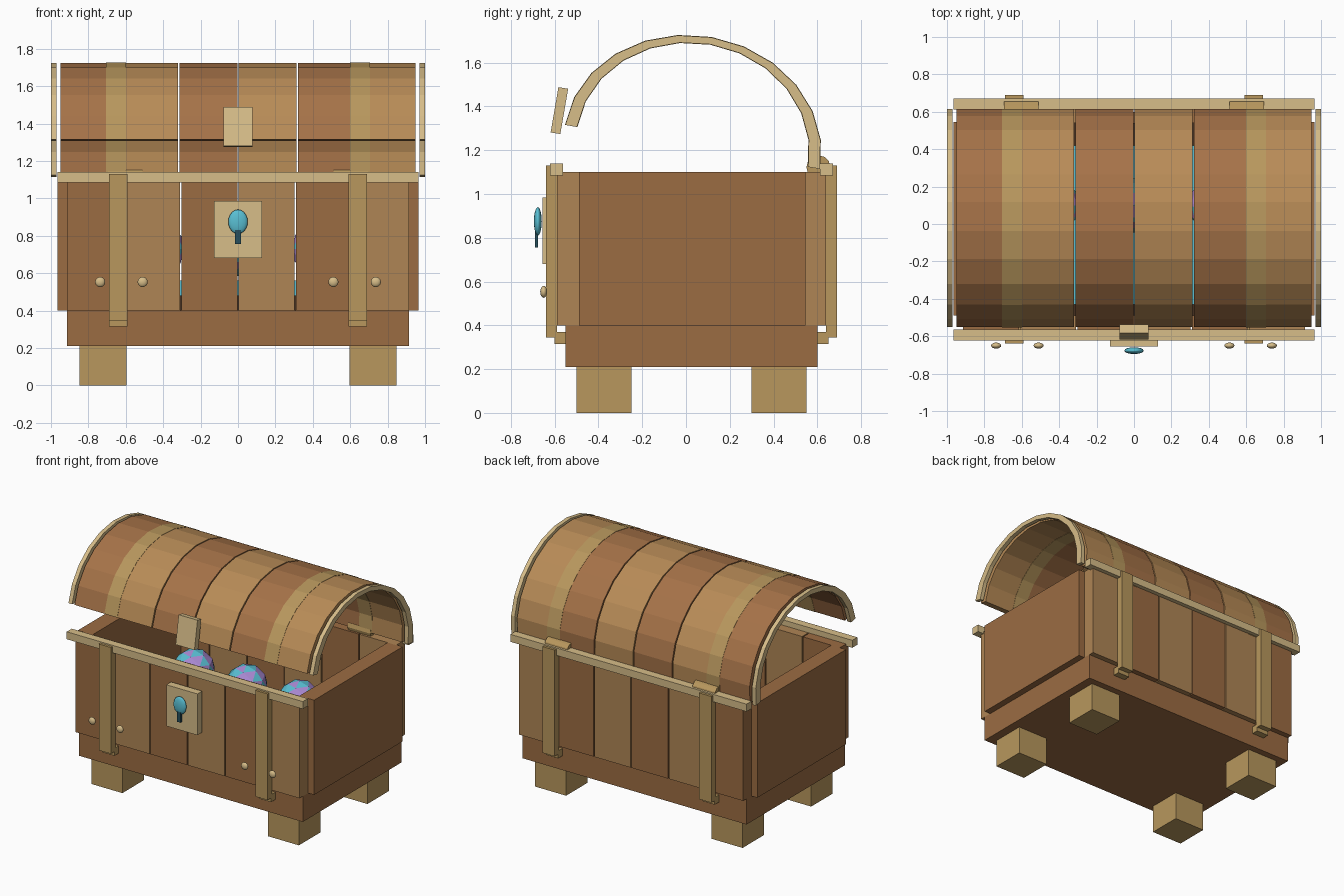
import bpy, bmesh, math
from mathutils import Matrix, Vector

if "Cube" in bpy.data.objects:
    bpy.data.objects.remove(bpy.data.objects["Cube"])


def mat(name, r, g, b):
    m = bpy.data.materials.new(name)
    m.diffuse_color = (r, g, b, 1)
    m.use_nodes = True
    m.node_tree.nodes["Principled BSDF"].inputs["Base Color"].default_value = m.diffuse_color
    return m


WOOD_A = mat("wood_dark", 0.33, 0.15, 0.055)
WOOD_B = mat("wood_light", 0.43, 0.235, 0.09)
LID_A = mat("lid_wood_dark", 0.38, 0.17, 0.065)
LID_B = mat("lid_wood_light", 0.48, 0.26, 0.095)
GOLD = mat("gold", 0.48, 0.31, 0.11)
CREAM = mat("pale_gold", 0.68, 0.51, 0.25)
CYAN = mat("cyan", 0.10, 0.52, 0.65)
TEAL = mat("dark_teal", 0.02, 0.08, 0.11)
PURPLE = mat("purple", 0.40, 0.25, 0.65)
DARK = mat("dark_floor", 0.06, 0.03, 0.015)


def finish(name, bm, *mats):
    bmesh.ops.recalc_face_normals(bm, faces=bm.faces)
    me = bpy.data.meshes.new(name)
    bm.to_mesh(me)
    bm.free()
    for m in mats:
        me.materials.append(m)
    ob = bpy.data.objects.new(name, me)
    bpy.context.collection.objects.link(ob)
    return ob


def box(name, x, y, z, m, tilt=0):
    """Box from (min, max) ranges, optionally tilted about x."""
    c = Vector([(r[0] + r[1]) / 2 for r in (x, y, z)])
    s = [r[1] - r[0] for r in (x, y, z)]
    bm = bmesh.new()
    bmesh.ops.create_cube(bm, size=1, matrix=Matrix.Translation(c)
                          @ Matrix.Rotation(tilt, 4, 'X') @ Matrix.Diagonal((*s, 1)))
    return finish(name, bm, m)


def ball(name, c, s, m):
    bm = bmesh.new()
    bmesh.ops.create_uvsphere(bm, u_segments=16, v_segments=10, radius=1,
                              matrix=Matrix.Translation(c) @ Matrix.Diagonal((*s, 1)))
    for f in bm.faces:
        f.smooth = True
    return finish(name, bm, m)


OPEN = math.radians(-9.8)   # lid opening angle
SEG = 12


def lid_arch(name, x0, x1, m, grow=0.0):
    """Half-elliptical shell between x0 and x1, tilted open."""
    bm = bmesh.new()
    rot = Matrix.Translation((0, 0.03, 1.215)) @ Matrix.Rotation(OPEN, 4, 'X')
    rings = []
    for i in range(SEG + 1):
        t = math.pi * i / SEG
        c, s = math.cos(t), math.sin(t)
        ring = []
        for x, a, b in ((x0, 0.59, 0.508), (x1, 0.59, 0.508),
                        (x1, 0.536, 0.476), (x0, 0.536, 0.476)):
            g = grow if a > 0.56 else -grow
            ring.append(bm.verts.new(rot @ Vector((x, (a + g) * c, (b + g) * s))))
        rings.append(ring)
    for p, q in zip(rings, rings[1:]):
        for k in range(4):
            bm.faces.new((p[k], p[(k + 1) % 4], q[(k + 1) % 4], q[k]))
    bm.faces.new(rings[0])
    bm.faces.new(rings[-1])
    return finish(name, bm, m)


def fb(a, b, back):
    """y range on the front, or mirrored to the back about y = 0.025."""
    return (0.05 - b, 0.05 - a) if back else (a, b)


# base and treasure floor
box("base", (-0.915, 0.915), (-0.55, 0.60), (0.21, 0.40), WOOD_A)
box("inner_floor", (-0.86, 0.86), (-0.49, 0.54), (0.40, 0.48), DARK)
box("treasure_bed", (-0.80, 0.80), (-0.43, 0.42), (0.48, 0.56), CYAN)

# front and back: planks, rim rail
for back in (0, 1):
    side = ("front", "back")[back]
    for i in range(6):
        x = -0.915 + 0.305 * i
        box(f"{side}_plank_{i + 1}", (x + (0.004 if i else 0), x + (0.301 if i < 5 else 0.305)),
            fb(-0.59, -0.49, back), (0.40, 1.10), WOOD_B if i % 2 else WOOD_A)
    box(f"{side}_rim_rail", (-0.965, 0.965), fb(-0.622, -0.563, back), (1.085, 1.14), CREAM)

# parts mirrored left and right
for sx, side in ((-1, "left"), (1, "right")):
    def mx(a, b):
        return tuple(sorted((sx * a, sx * b)))
    box(f"{side}_side_panel", mx(0.845, 0.965), (-0.49, 0.545), (0.40, 1.10), WOOD_A)
    for back in (0, 1):
        end = ("front", "back")[back]
        box(f"{end}_{side}_foot", mx(0.595, 0.848), fb(-0.50, -0.25, back), (0, 0.21), GOLD)
        box(f"{end}_{side}_strap", mx(0.59, 0.69), fb(-0.64, -0.59, back), (0.345, 1.13), GOLD)
        box(f"{end}_{side}_strap_hook", mx(0.59, 0.69), fb(-0.60, -0.54, back), (0.315, 0.37), GOLD)
    for k, x in enumerate((0.51, 0.737)):
        ball(f"{side}_rivet_{k + 1}", (sx * x, -0.65, 0.553), (0.027, 0.016, 0.027), CREAM)
    # hinge barrel
    bm = bmesh.new()
    bmesh.ops.create_cone(bm, cap_ends=True, segments=12, radius1=0.055, radius2=0.055, depth=0.185,
                          matrix=Matrix.Translation((sx * 0.603, 0.605, 1.122))
                          @ Matrix.Rotation(math.pi / 2, 4, 'Y'))
    finish(f"{side}_hinge", bm, GOLD)
    # lid band and end trim
    lid_arch(f"{side}_lid_band", *mx(0.60, 0.705), GOLD, 0.002)
    lid_arch(f"{side}_lid_trim", *mx(0.97, 1.0), CREAM)

# lid planks
for i in range(6):
    x = -0.954 + 0.318 * i
    lid_arch(f"lid_plank_{i + 1}", x + 0.004, x + 0.314, LID_B if i % 2 else LID_A)

# lock plate, keyhole and hasp
box("lock_plate", (-0.127, 0.127), (-0.655, -0.60), (0.68, 0.985), CREAM)
ball("keyhole_gem", (0, -0.677, 0.875), (0.052, 0.018, 0.065), CYAN)
box("keyhole_slot", (-0.015, 0.015), (-0.69, -0.677), (0.755, 0.83), TEAL)
box("lid_hasp", (-0.077, 0.077), (-0.601, -0.556), (1.276, 1.486), CREAM, OPEN)

# faceted gems inside
for i, x in enumerate((-0.43, 0, 0.43)):
    bm = bmesh.new()
    bmesh.ops.create_icosphere(bm, subdivisions=2, radius=0.145,
                               matrix=Matrix.Translation((x, 0.1, 0.73)))
    for k, f in enumerate(bm.faces):
        f.material_index = k % 2
    finish(f"gem_{i + 1}", bm, CYAN, PURPLE)
